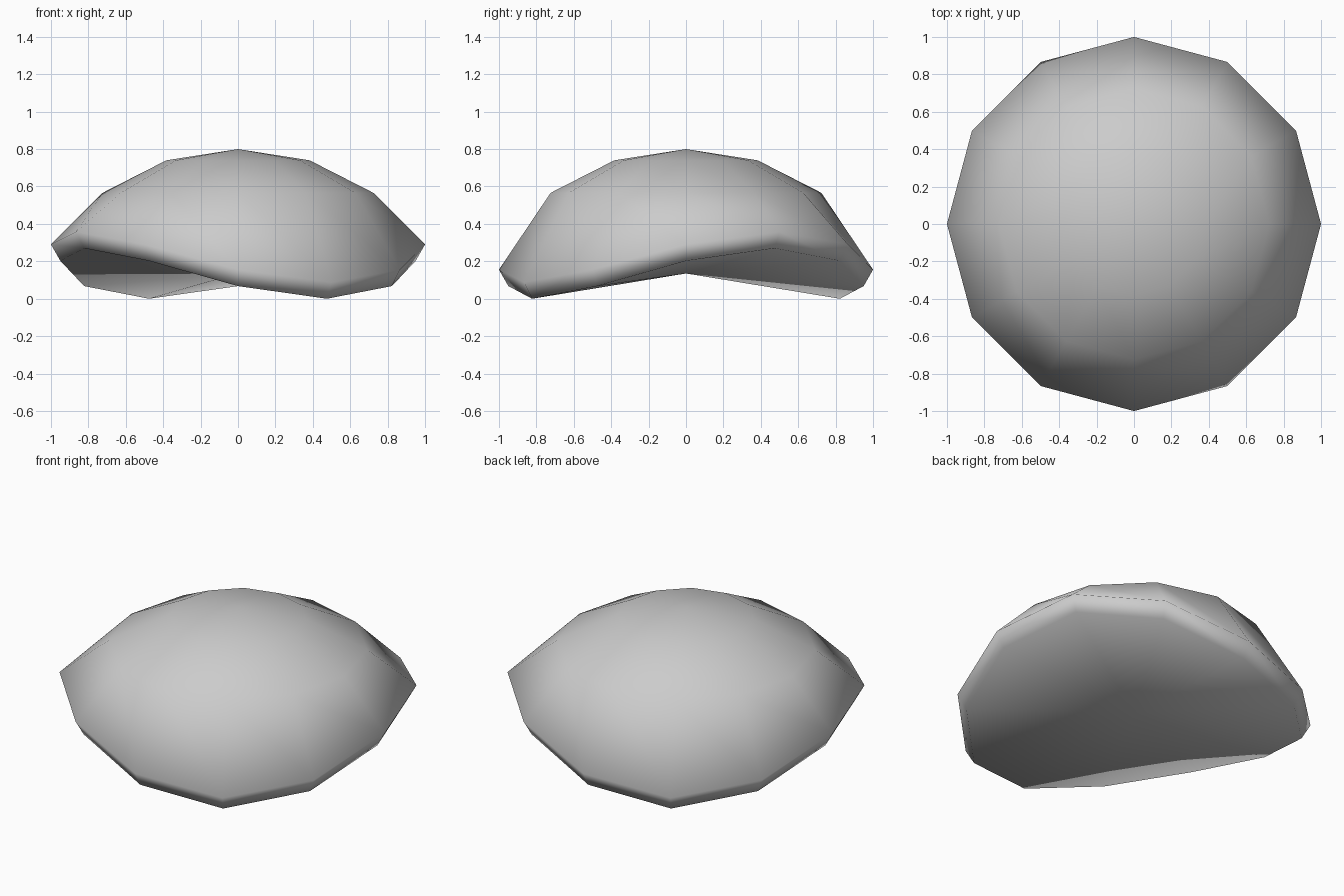
import bpy, bmesh
from math import cos, sin, radians

cube = bpy.data.objects.get("Cube")
if cube:
    bpy.data.objects.remove(cube, do_unlink=True)

SIDES = 12
WAVE = 0.135      # height of the saddle wave along the rim
HIGH = 30         # direction in which the rim is highest, in degrees

# Rings from crown to underside: radius, mean height, wave amplitude
RINGS = [(0.383, 0.74, 0), (0.724, 0.566, 0), (1.0, 0.223, WAVE), (0.95, WAVE, WAVE)]

grey = bpy.data.materials.new("light_grey")
grey.use_nodes = True
colour = (0.6, 0.6, 0.6, 1)
grey.diffuse_color = colour
grey.node_tree.nodes["Principled BSDF"].inputs["Base Color"].default_value = colour


def add_ring(bm, radius, height, wave):
    ring = []
    for i in range(SIDES):
        a = radians(i * 360 / SIDES)
        z = height + wave * cos(2 * (a - radians(HIGH)))
        ring.append(bm.verts.new((radius * cos(a), radius * sin(a), z)))
    return ring


bm = bmesh.new()
rings = [add_ring(bm, *r) for r in RINGS]
crown = bm.verts.new((0, 0, 0.8))
hollow = bm.verts.new((0, 0, WAVE))

for i in range(SIDES):
    j = (i + 1) % SIDES
    # Crown and underside fans
    bm.faces.new((crown, rings[0][i], rings[0][j]))
    bm.faces.new((hollow, rings[-1][j], rings[-1][i]))
    # Bands of the dome and the rim
    for upper, lower in zip(rings, rings[1:]):
        bm.faces.new((upper[i], lower[i], lower[j], upper[j]))

bmesh.ops.recalc_face_normals(bm, faces=bm.faces[:])
for face in bm.faces:
    face.smooth = True

mesh = bpy.data.meshes.new("wavy_cap")
bm.to_mesh(mesh)
bm.free()
mesh.materials.append(grey)
cap = bpy.data.objects.new("wavy_cap", mesh)
bpy.context.collection.objects.link(cap)
